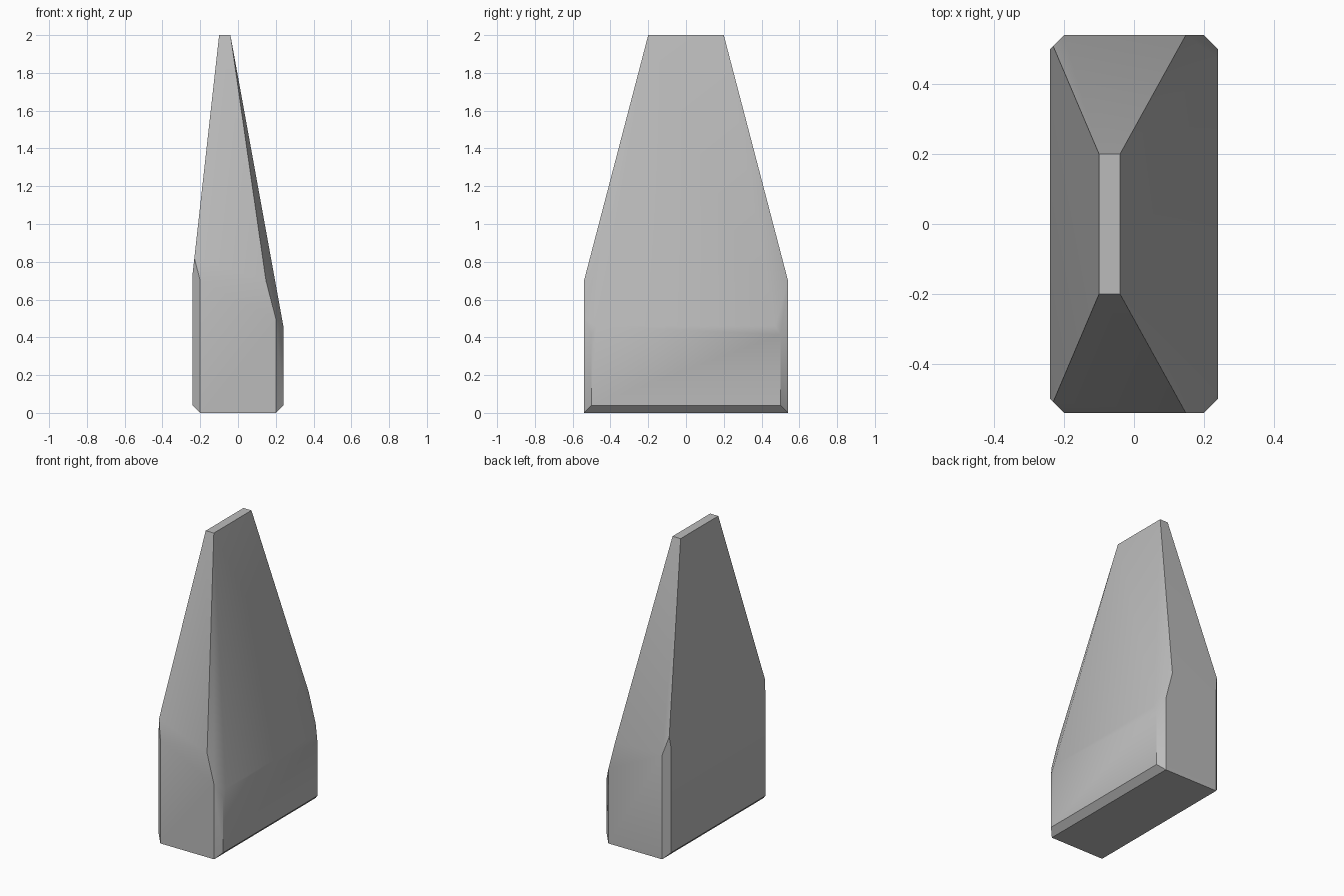
import bpy
import bmesh
import math
from mathutils import Vector

cube = bpy.data.objects.get("Cube")
if cube:
    bpy.data.objects.remove(cube, do_unlink=True)

HALF_X, HALF_Y, HEIGHT = 0.24, 0.54, 2.0
CHAMFER = 0.04

stone = bpy.data.materials.new("stone_grey")
stone.use_nodes = True
stone.diffuse_color = (0.5, 0.5, 0.5, 1)
stone.node_tree.nodes["Principled BSDF"].inputs["Base Color"].default_value = (0.5, 0.5, 0.5, 1)


def slice_off(bm, point, normal):
    """Cut away everything on the normal's side and cap the opening."""
    geom = bm.verts[:] + bm.edges[:] + bm.faces[:]
    bmesh.ops.bisect_plane(bm, geom=geom, dist=0.0005, plane_co=Vector(point),
                           plane_no=Vector(normal).normalized(), clear_outer=True)
    rim = [e for e in bm.edges if e.is_boundary]
    if rim:
        bmesh.ops.holes_fill(bm, edges=rim, sides=0)


# Solid block
bm = bmesh.new()
bmesh.ops.create_cube(bm, size=1)
for v in bm.verts:
    v.co = (v.co.x * 2 * HALF_X, v.co.y * 2 * HALF_Y, (v.co.z + 0.5) * HEIGHT)

# Chamfered upright corners and long bottom edges
for sx in (-1, 1):
    for sy in (-1, 1):
        slice_off(bm, (sx * (HALF_X - CHAMFER), sy * HALF_Y, 0), (sx, sy, 0))
    slice_off(bm, (sx * (HALF_X - CHAMFER), 0, 0), (sx, 0, -1))

# Uneven side tapers
slice_off(bm, (-HALF_X, 0, 0.74), (-1.26, 0, 0.14))
slice_off(bm, (HALF_X, 0, 0.46), (1.54, 0, 0.28))

# Front and back tapers, then the slanted corners running to the tip
tip_x, tip_y = -0.04, 0.2
for sy in (-1, 1):
    slice_off(bm, (0, sy * HALF_Y, 0.7), (0, sy * 1.3, 0.34))
    low = Vector((0.2, sy * HALF_Y, 0.5))
    shoulder = Vector((0.148, sy * HALF_Y, 0.7))
    tip = Vector((tip_x, sy * tip_y, HEIGHT))
    normal = (shoulder - low).cross(tip - shoulder)
    slice_off(bm, shoulder, normal if normal.x > 0 else -normal)

bmesh.ops.recalc_face_normals(bm, faces=bm.faces[:])
mesh = bpy.data.meshes.new("tapered_block")
bm.to_mesh(mesh)
bm.free()
mesh.materials.append(stone)
block = bpy.data.objects.new("tapered_block", mesh)
bpy.context.collection.objects.link(block)

# Soft shading on the shallow bends only
bpy.ops.object.select_all(action='DESELECT')
block.select_set(True)
bpy.context.view_layer.objects.active = block
bpy.ops.object.shade_smooth_by_angle(angle=math.radians(30))
